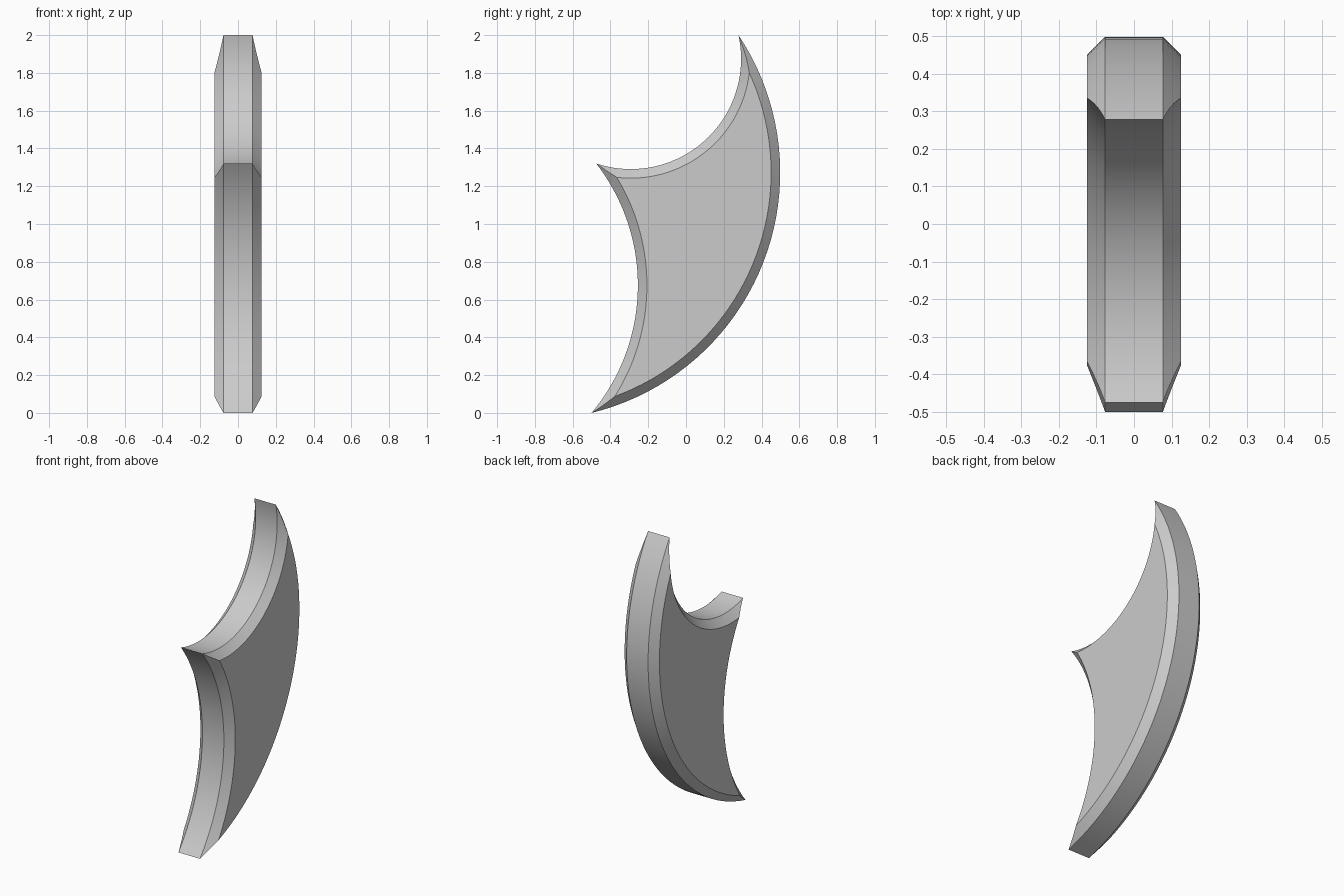
import bpy, bmesh, math
from mathutils import Vector

cube = bpy.data.objects.get("Cube")
if cube:
    bpy.data.objects.remove(cube, do_unlink=True)

HALF_RIM, BEVEL, STEPS, SEGMENTS = 0.077, 0.048, 6, 40

# Tips of the curved blade in the (y, z) plane: heel, crown, horn
tips = [Vector((-0.5, 0)), Vector((0.278, 2)), Vector((-0.475, 1.32))]
radii = [1.31, 0.584, 1.053]
bulge = [1, -1, -1]  # convex back edge, two concave edges


def arc_centre(p, q, r, side):
    half = (q - p) / 2
    normal = Vector((-half.y, half.x)).normalized() * side
    return (p + q) / 2 + normal * math.sqrt(r * r - half.length_squared)


centres = [arc_centre(tips[i], tips[(i + 1) % 3], radii[i], bulge[i]) for i in range(3)]


def meet(i, j, d, near):
    """Crossing of two inset edge circles, closest to a tip."""
    a, b = centres[i], centres[j]
    ra, rb = radii[i] - bulge[i] * d, radii[j] - bulge[j] * d
    axis = b - a
    dist = axis.length
    axis.normalize()
    along = (dist * dist + ra * ra - rb * rb) / (2 * dist)
    h = math.sqrt(max(ra * ra - along * along, 0))
    base, perp = a + axis * along, Vector((-axis.y, axis.x))
    return min((base + perp * h, base - perp * h), key=lambda p: (p - near).length)


def outline(d):
    """Closed three-arc profile inset by d."""
    corners = [meet(i - 1, i, d, tips[i]) for i in range(3)]
    points = []
    for i in range(3):
        c, start, end = centres[i], corners[i] - centres[i], corners[(i + 1) % 3] - centres[i]
        a0 = math.atan2(start.y, start.x)
        sweep = math.remainder(math.atan2(end.y, end.x) - a0, 2 * math.pi)
        for k in range(SEGMENTS):
            a = a0 + sweep * k / SEGMENTS
            points.append(c + Vector((math.cos(a), math.sin(a))) * start.length)
    return points


# Rings run from the left face, over both mitred bevels, to the right face
insets = [BEVEL * k / STEPS for k in range(STEPS + 1)]
layers = [(HALF_RIM + d, d) for d in reversed(insets)]
layers += [(-HALF_RIM - d, d) for d in insets]

bm = bmesh.new()
rings = [[bm.verts.new((x, p.x, p.y)) for p in outline(d)] for x, d in layers]
for lower, upper in zip(rings, rings[1:]):
    for k in range(len(lower)):
        n = (k + 1) % len(lower)
        bm.faces.new((lower[k], lower[n], upper[n], upper[k]))
bm.faces.new(rings[0])
bm.faces.new(rings[-1])
bmesh.ops.recalc_face_normals(bm, faces=bm.faces)

mesh = bpy.data.meshes.new("curved_blade")
bm.to_mesh(mesh)
bm.free()
blade = bpy.data.objects.new("curved_blade", mesh)
bpy.context.collection.objects.link(blade)

# Plain grey finish
grey = bpy.data.materials.new("light_grey")
grey.use_nodes = True
colour = (0.6, 0.6, 0.6, 1)
grey.diffuse_color = colour
grey.node_tree.nodes["Principled BSDF"].inputs["Base Color"].default_value = colour
mesh.materials.append(grey)

bpy.ops.object.select_all(action="DESELECT")
blade.select_set(True)
bpy.context.view_layer.objects.active = blade
bpy.ops.object.shade_smooth_by_angle(angle=math.radians(25))
